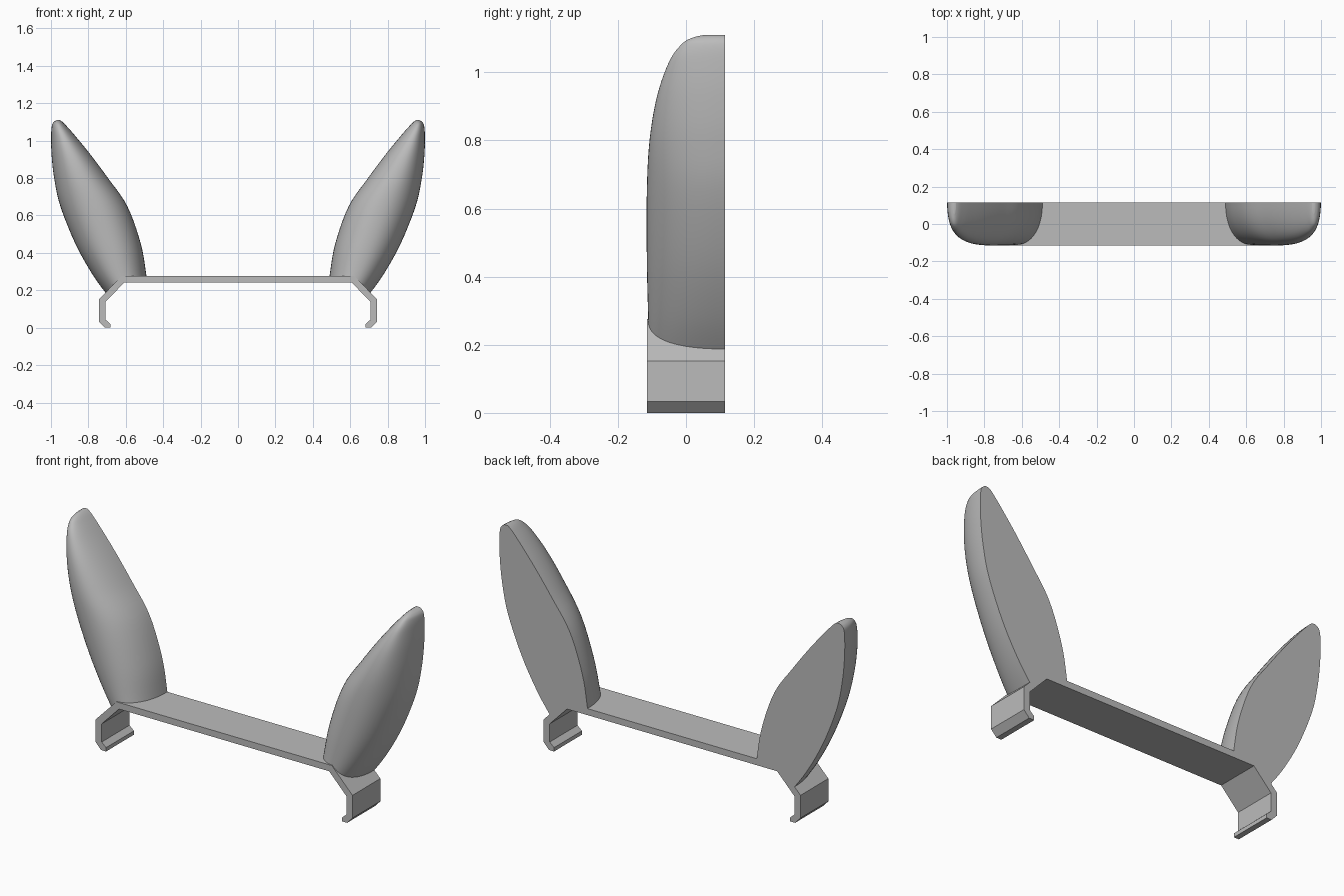
import bpy, bmesh, math

cube = bpy.data.objects.get("Cube")
if cube:
    bpy.data.objects.remove(cube, do_unlink=True)

BACK, FRONT = 0.115, -0.115

grey = bpy.data.materials.new("plain grey")
grey.use_nodes = True
colour = (0.5, 0.5, 0.5, 1)
grey.diffuse_color = colour
grey.node_tree.nodes["Principled BSDF"].inputs["Base Color"].default_value = colour


def make_object(name, bm):
    bmesh.ops.recalc_face_normals(bm, faces=bm.faces)
    mesh = bpy.data.meshes.new(name)
    bm.to_mesh(mesh)
    bm.free()
    mesh.materials.append(grey)
    obj = bpy.data.objects.new(name, mesh)
    bpy.context.collection.objects.link(obj)
    return obj


def activate(obj):
    bpy.ops.object.select_all(action="DESELECT")
    obj.select_set(True)
    bpy.context.view_layer.objects.active = obj


def extrude_symmetric(name, half, y0, y1):
    """Mirror a half profile in x and extrude it along y."""
    bm = bmesh.new()
    points = half + [(-x, z) for x, z in reversed(half)]
    face = bm.faces.new([bm.verts.new((x, y0, z)) for x, z in points])
    moved = bmesh.ops.extrude_face_region(bm, geom=[face])["geom"]
    bmesh.ops.translate(bm, vec=(0, y1 - y0, 0),
                        verts=[v for v in moved if isinstance(v, bmesh.types.BMVert)])
    return make_object(name, bm)


# Flat band with bent arms and small inward hooks
extrude_symmetric("band", [
    (0.623, 0.276), (0.743, 0.152), (0.743, 0.033), (0.712, 0), (0.683, 0),
    (0.683, 0.02), (0.708, 0.043), (0.708, 0.138), (0.608, 0.242)], FRONT, BACK)

# Helper that trims the ears to the band
cutter = extrude_symmetric("ear_trim_helper", [
    (0.617, 0.258), (0.725, 0.148), (0.725, 0)], -0.3, 0.3)
cutter.hide_render = True

# Ear sections: height, inner edge, outer edge, depth
SECTIONS = [
    (0.15, 0.475, 0.68, 0.222), (0.28, 0.49, 0.775, 0.226),
    (0.45, 0.52, 0.87, 0.23), (0.65, 0.592, 0.95, 0.23),
    (0.80, 0.695, 0.983, 0.222), (0.93, 0.792, 0.997, 0.2),
    (1.03, 0.874, 0.999, 0.165), (1.08, 0.918, 0.995, 0.13),
    (1.10, 0.938, 0.985, 0.1), (1.11, 0.952, 0.97, 0.06)]


def smooth_rows(rows, steps):
    """Pass a Catmull-Rom curve through the rows."""
    result = []
    for i in range(len(rows) - 1):
        a, b, c, d = (rows[min(max(i + k, 0), len(rows) - 1)] for k in (-1, 0, 1, 2))
        for s in range(steps):
            t = s / steps
            result.append([0.5 * (2 * q + (r - p) * t + (2 * p - 5 * q + 4 * r - u) * t * t
                                  + (3 * q - p - 3 * r + u) * t ** 3)
                           for p, q, r, u in zip(a, b, c, d)])
    return result + [rows[-1]]


def build_ear(name, side, segments=32):
    bm = bmesh.new()
    rings = []
    for z, inner, outer, depth in smooth_rows(SECTIONS, 5):
        ring = []
        for k in range(segments + 1):
            angle = math.pi * k / segments
            c, s = math.cos(angle), math.sin(angle)
            bulge = math.copysign(abs(c) ** 0.92, c)
            x = (inner + outer) / 2 + (outer - inner) / 2 * bulge
            ring.append(bm.verts.new((side * x, BACK - depth * abs(s) ** 0.92, z)))
        rings.append(ring)
    for low, high in zip(rings, rings[1:]):
        for k in range(segments + 1):
            n = (k + 1) % (segments + 1)  # last strip closes the flat back
            bm.faces.new((low[k], low[n], high[n], high[k]))
    bm.faces.new(rings[0])
    bm.faces.new(rings[-1])
    ear = make_object(name, bm)
    trim = ear.modifiers.new("trim", "BOOLEAN")
    trim.operation = "DIFFERENCE"
    trim.solver = "EXACT"
    trim.object = cutter
    activate(ear)
    bpy.ops.object.modifier_apply(modifier=trim.name)
    bpy.ops.object.shade_smooth_by_angle(angle=math.radians(35))


build_ear("left_ear", 1)
build_ear("right_ear", -1)
bpy.data.objects.remove(cutter, do_unlink=True)
